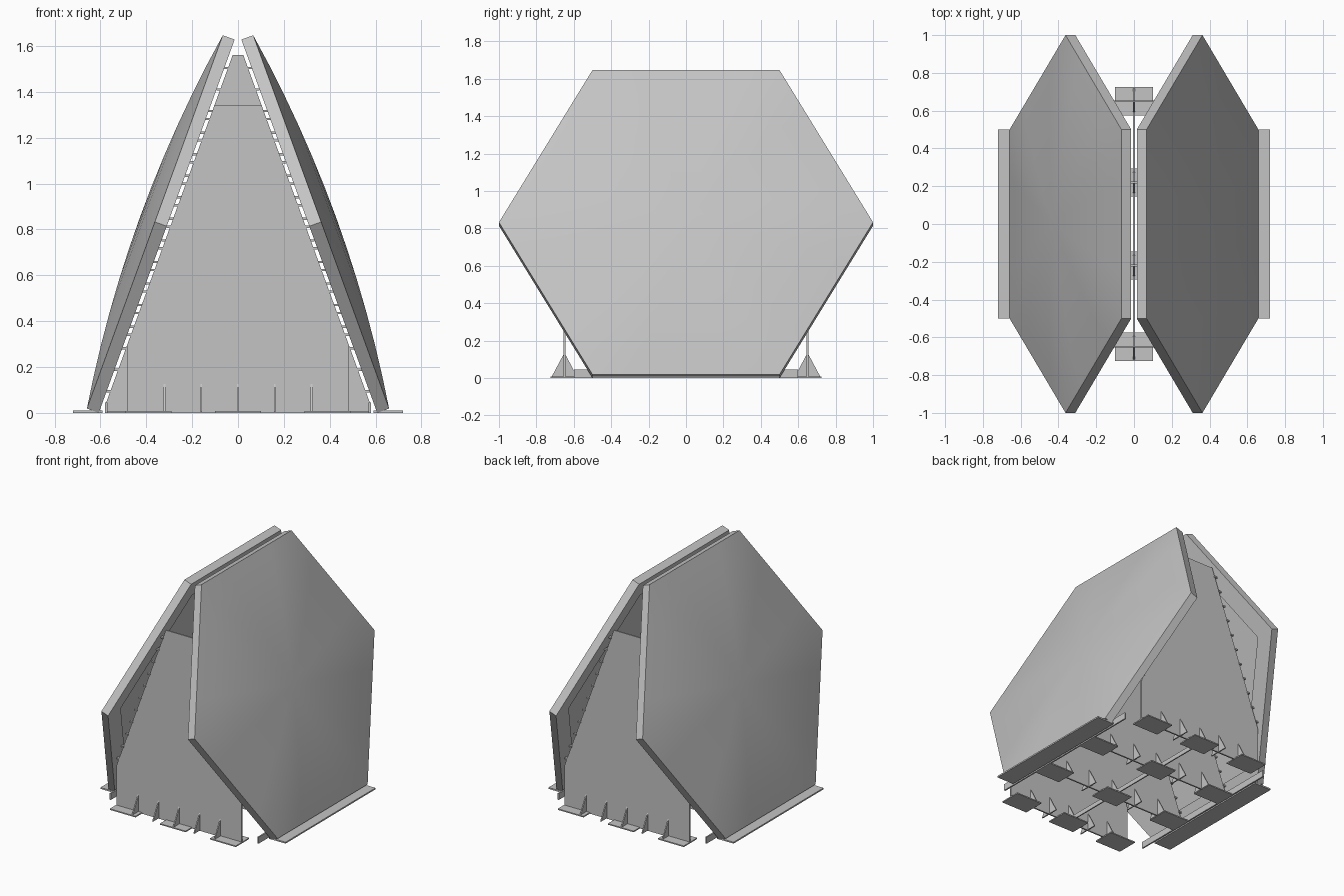
import bpy, bmesh, math
from mathutils import Matrix, Vector

cube = bpy.data.objects.get("Cube")
if cube:
    bpy.data.objects.remove(cube, do_unlink=True)

grey = bpy.data.materials.new("light_grey_steel")
grey.use_nodes = True
COLOUR = (0.55, 0.55, 0.55, 1)
grey.diffuse_color = COLOUR
grey.node_tree.nodes["Principled BSDF"].inputs["Base Color"].default_value = COLOUR

TILT = math.radians(70)      # lean of the panels
FOOT_X = 0.607               # inner bottom edge of a panel
APOTHEM = math.sqrt(3) / 2
DEPTH = 0.055                # panel edge thickness
SLOPE = 1 / math.tan(TILT)


def finish(name, bm, smooth=False):
    bmesh.ops.recalc_face_normals(bm, faces=bm.faces)
    mesh = bpy.data.meshes.new(name)
    bm.to_mesh(mesh)
    bm.free()
    obj = bpy.data.objects.new(name, mesh)
    bpy.context.collection.objects.link(obj)
    mesh.materials.append(grey)
    if smooth:
        bpy.ops.object.select_all(action='DESELECT')
        obj.select_set(True)
        bpy.context.view_layer.objects.active = obj
        bpy.ops.object.shade_smooth_by_angle(angle=math.radians(30))
    return obj


def box(name, x, y, z):
    """Box from (min, max) pairs."""
    bm = bmesh.new()
    bmesh.ops.create_cube(bm, size=1)
    for v in bm.verts:
        v.co = Vector([(a + b) / 2 + c * (b - a) for (a, b), c in zip((x, y, z), v.co)])
    return finish(name, bm)


def plate(name, points, thickness):
    """Flat outline given as 3D points, thickened evenly along its normal."""
    bm = bmesh.new()
    face = bm.faces.new([bm.verts.new(p) for p in points])
    face.normal_update()
    n = face.normal.copy()
    bmesh.ops.translate(bm, verts=bm.verts, vec=n * -thickness / 2)
    new = bmesh.ops.extrude_face_region(bm, geom=[face], use_keep_orig=True)
    bmesh.ops.translate(bm, vec=n * thickness,
                        verts=[g for g in new["geom"] if isinstance(g, bmesh.types.BMVert)])
    return finish(name, bm)


def panel(name, side):
    """Hexagonal tray: domed outside, straight edges, recessed inside."""
    bm = bmesh.new()
    corners = [Vector((math.cos(i * math.pi / 3), math.sin(i * math.pi / 3), 0)) for i in range(6)]
    rings, cuts = 6, 4

    def hexagon(t, z):
        loop = []
        for i in range(6):
            for k in range(cuts):
                p = corners[i].lerp(corners[(i + 1) % 6], k / cuts) * t
                loop.append(bm.verts.new((p.x, p.y, z)))
        return loop

    def bridge(a, b):
        for i in range(len(a)):
            j = (i + 1) % len(a)
            bm.faces.new((a[i], a[j], b[j], b[i]))

    # recess floor, recess wall, rim, edge, then the dome
    loops = [hexagon(0.86, 0.045), hexagon(0.86, 0), hexagon(1, 0)]
    for r in range(rings):
        t = 1 - r / rings
        loops.append(hexagon(t, DEPTH + 0.068 * (1 - t * t)))
    for a, b in zip(loops, loops[1:]):
        bridge(a, b)
    bm.faces.new(loops[0])
    tip = bm.verts.new((0, 0, DEPTH + 0.068))
    for i in range(len(loops[-1])):
        bm.faces.new((loops[-1][i], loops[-1][(i + 1) % len(loops[-1])], tip))

    # local x runs along the model's y, local y up the slope, local z outward
    up = Vector((-math.cos(TILT), 0, math.sin(TILT)))
    out = Vector((math.sin(TILT), 0, math.cos(TILT)))
    base = Vector((FOOT_X, 0, 0)) + up * APOTHEM
    for v in bm.verts:
        p = base + Vector((0, v.co.x, 0)) + up * v.co.y + out * v.co.z
        v.co = Vector((side * p.x, p.y, p.z))
    return finish(name, bm, smooth=True)


def edge_x(z):
    """Half width of a cross wall at height z."""
    return FOOT_X - 0.016 - SLOPE * z


for side, label in ((1, "left"), (-1, "right")):
    panel(label + "_panel", side)
    # ground strip and upright foot bar under the panel
    box(label + "_foot_strip", sorted((side * 0.59, side * 0.72)), (-0.5, 0.5), (0, 0.01))
    box(label + "_foot_bar", sorted((side * 0.57, side * 0.58)), (-0.6, 0.6), (0, 0.045))

# cross walls with their base plates, ribs and panel connectors
for y, half, top, pitch, rib_pitch, tag in (
        (-0.65, 0.485, 1.34, 0.39, 0.16, "front_outer"),
        (-0.22, 0.575, 1.56, 0.48, 0.19, "front_inner"),
        (0.22, 0.575, 1.56, 0.48, 0.19, "back_inner"),
        (0.65, 0.485, 1.34, 0.39, 0.16, "back_outer")):
    knee = (FOOT_X - 0.016 - half) / SLOPE
    right = [(half, 0), (half, knee), (edge_x(top), top)]
    outline = right + [(-x, z) for x, z in reversed(right)]
    plate(tag + "_wall", [(x, y, z) for x, z in outline], 0.01)
    for i in (-1, 0, 1):
        x = i * pitch
        box(tag + "_base_plate", (x - 0.1, x + 0.1), (y - 0.075, y + 0.075), (0, 0.008))
    for i in range(-2, 3):
        x = i * rib_pitch
        plate(tag + "_rib", [(x, y - 0.07, 0.004), (x, y + 0.07, 0.004), (x, y, 0.135)], 0.008)
    z = knee + 0.05
    while z < top:
        for side in (-1, 1):
            inner = side * (edge_x(z) - 0.005)
            outer = side * (edge_x(z) + 0.017)
            box(tag + "_connector", sorted((inner, outer)), (y - 0.01, y + 0.01), (z - 0.005, z + 0.005))
        z += 0.094

# low spine joining the walls along the middle
box("centre_spine", (-0.004, 0.004), (-0.65, 0.65), (0, 0.03))
